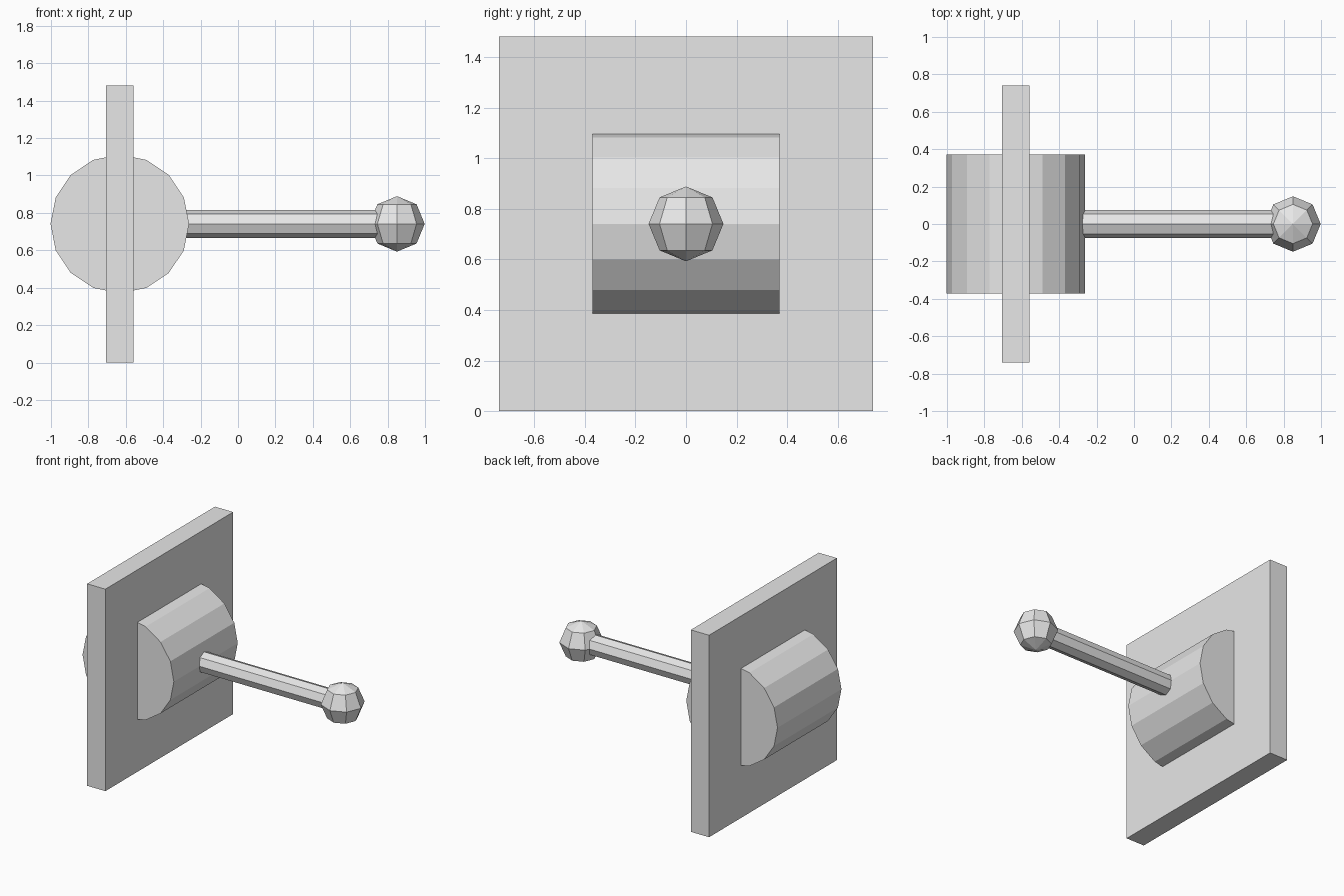
import bpy
from math import pi

cube = bpy.data.objects.get("Cube")
if cube:
    bpy.data.objects.remove(cube, do_unlink=True)

# Shared colour
grey = bpy.data.materials.new("light_grey")
grey.use_nodes = True
grey.diffuse_color = (0.8, 0.8, 0.8, 1)
grey.node_tree.nodes["Principled BSDF"].inputs["Base Color"].default_value = (0.8, 0.8, 0.8, 1)

UNIT = 0.741          # half the plate width
HUB_X, BALL_X = -0.632, 0.85


def finish(name):
    obj = bpy.context.object
    obj.name = name
    obj.data.materials.append(grey)
    return obj


# Square wall plate
bpy.ops.mesh.primitive_cube_add(size=1, location=(HUB_X, 0, UNIT))
plate = finish("wall_plate")
plate.scale = (0.148, 2 * UNIT, 2 * UNIT)

# Sixteen-sided drum lying along y through the plate
bpy.ops.mesh.primitive_cylinder_add(vertices=16, radius=UNIT / 2, depth=UNIT,
                                    location=(HUB_X, 0, UNIT), rotation=(pi / 2, 0, 0))
finish("drum")

# Eight-sided rod from the drum centre to the ball
bpy.ops.mesh.primitive_cylinder_add(vertices=8, radius=UNIT / 10, depth=BALL_X - HUB_X,
                                    location=((HUB_X + BALL_X) / 2, 0, UNIT),
                                    rotation=(0, pi / 2, 0))
finish("rod")

# Faceted ball at the tip
bpy.ops.mesh.primitive_uv_sphere_add(segments=8, ring_count=4, radius=UNIT / 5,
                                     location=(BALL_X, 0, UNIT))
finish("ball_tip")
